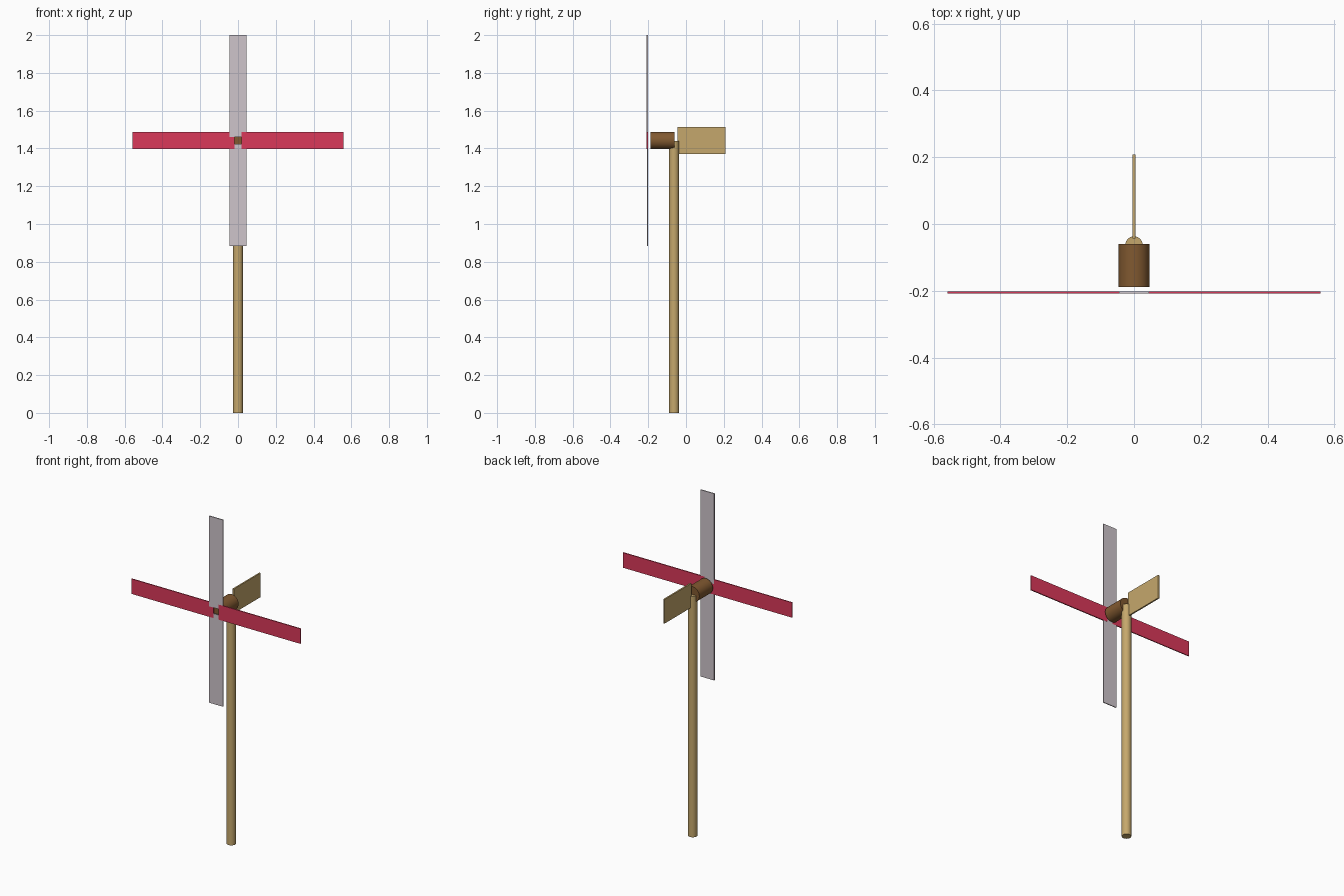
import bpy
import math
from mathutils import Matrix, Vector

old = bpy.data.objects.get("Cube")
if old:
    bpy.data.objects.remove(old, do_unlink=True)


def material(name, rgb):
    mat = bpy.data.materials.new(name)
    mat.use_nodes = True
    colour = (*rgb, 1.0)
    mat.diffuse_color = colour
    mat.node_tree.nodes["Principled BSDF"].inputs["Base Color"].default_value = colour
    return mat


TAN = material("tan wood", (0.56, 0.39, 0.15))
BROWN = material("brown wood", (0.22, 0.10, 0.03))
RED = material("crimson", (0.70, 0.04, 0.10))
GREY = material("pale grey", (0.62, 0.56, 0.60))


def finish(name, mat):
    obj = bpy.context.object
    obj.name = name
    obj.data.materials.append(mat)
    return obj


def box(name, centre, size, mat):
    bpy.ops.mesh.primitive_cube_add(size=1, location=centre)
    obj = finish(name, mat)
    obj.data.transform(Matrix.Diagonal((*size, 1)))
    return obj


def cylinder(name, centre, radius, depth, mat, tilt=0.0):
    bpy.ops.mesh.primitive_cylinder_add(vertices=32, radius=radius, depth=depth,
                                        location=centre, rotation=(tilt, 0, 0))
    obj = finish(name, mat)
    bpy.ops.object.shade_smooth_by_angle(angle=math.radians(40))
    return obj


AXIS_Z = 1.442

# Mast, rotor hub and tail vane
cylinder("mast", (0, -0.063, 0.72), 0.026, 1.44, TAN)
cylinder("hub", (0, -0.124, AXIS_Z), 0.046, 0.128, BROWN, math.pi / 2)
box("tail_vane", (0, 0.082, AXIS_Z), (0.009, 0.252, 0.144), TAN)

# Four thin blades around a small open centre; thickness settles the overlaps
BLADES = [("left_blade", 0, RED, 0.0066), ("upper_blade", 90, GREY, 0.0062),
          ("right_blade", 180, RED, 0.0058), ("lower_blade", 270, GREY, 0.0054)]
INNER, OUTER = 0.018, 0.558
for name, degrees, mat, thickness in BLADES:
    angle = math.radians(degrees)
    blade = box(name, (0, 0, 0), (OUTER - INNER, thickness, 0.09), mat)
    blade.data.transform(Matrix.Rotation(-angle, 4, 'Y')
                         @ Matrix.Translation(Vector(((INNER + OUTER) / 2, 0, 0))))
    blade.location = (0, -0.205, AXIS_Z)
